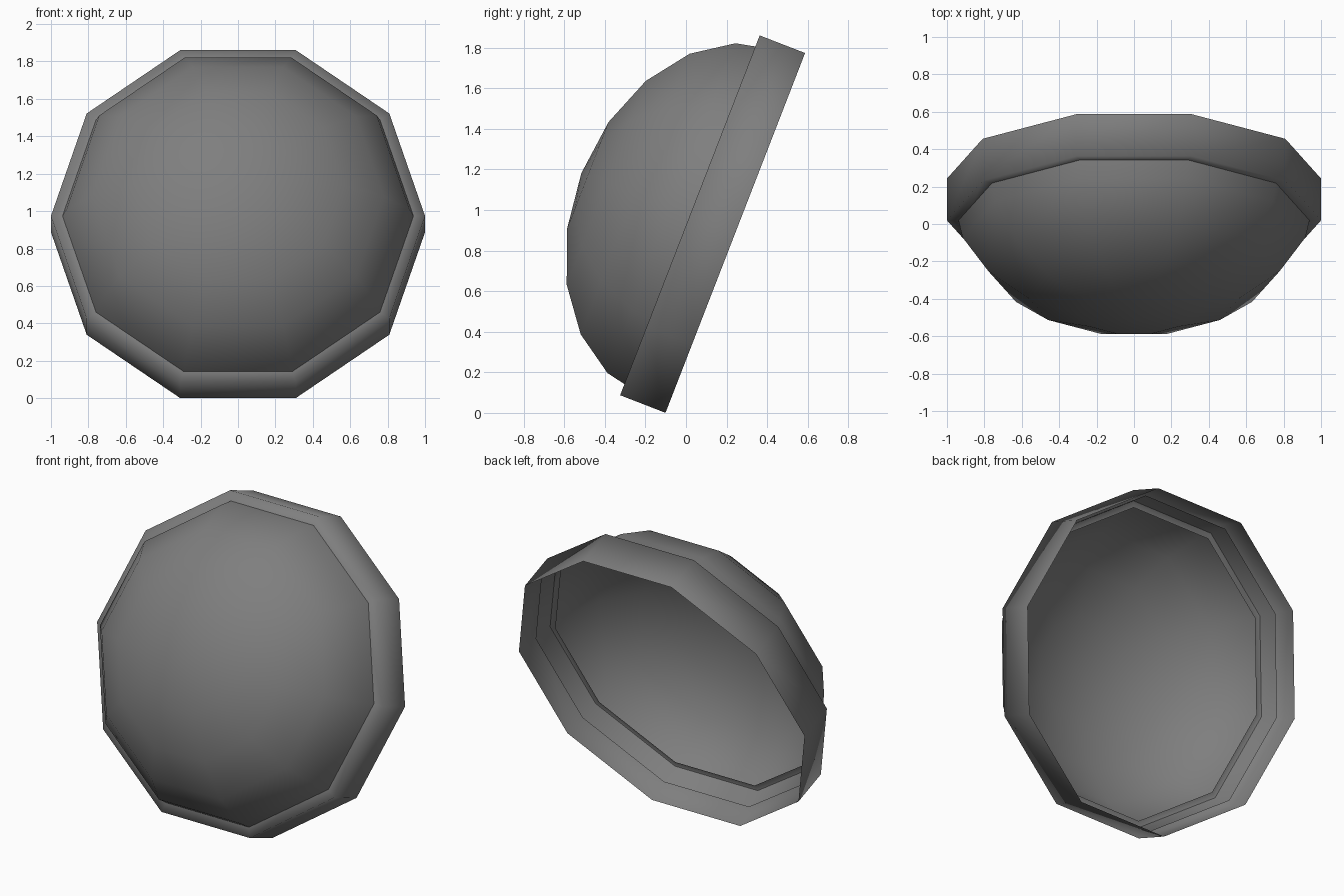
import bpy, bmesh
from math import sin, cos, radians, tau
from mathutils import Matrix

cube = bpy.data.objects.get("Cube")
if cube:
    bpy.data.objects.remove(cube)

SIDES = 10
TILT = Matrix.Translation((0, 0.243, 0.887)) @ Matrix.Rotation(radians(68.8), 4, "X")

grey = bpy.data.materials.new("dark_grey")
grey.use_nodes = True
colour = (0.21, 0.21, 0.21, 1)
grey.diffuse_color = colour
grey.node_tree.nodes["Principled BSDF"].inputs["Base Color"].default_value = colour


def lathe(name, profile):
    """Revolve (radius, height) points into an open ten-sided shell, then tilt it."""
    bm = bmesh.new()
    rings = []
    for r, z in profile:
        count = SIDES if r > 0.001 else 1
        rings.append([bm.verts.new((r * cos(tau * i / SIDES), r * sin(tau * i / SIDES), z))
                      for i in range(count)])
    for low, high in zip(rings, rings[1:]):
        for i in range(SIDES):
            j = (i + 1) % SIDES
            if len(high) == 1:
                bm.faces.new((low[i], low[j], high[0]))
            else:
                bm.faces.new((low[i], low[j], high[j], high[i]))
    bm.transform(TILT)
    mesh = bpy.data.meshes.new(name)
    bm.to_mesh(mesh)
    bm.free()
    mesh.materials.append(grey)
    mesh.shade_smooth()
    obj = bpy.data.objects.new(name, mesh)
    bpy.context.collection.objects.link(obj)
    return obj


# Flattened half-sphere shell, open at the back
steps = [radians(18 * k) for k in range(6)]
lathe("dome", [(0.964 * cos(a), 0.124 + 0.69 * sin(a)) for a in steps])

# Band around the dome with a lip turned inward at its front edge
lathe("rim", [(1.0, 0.0), (1.0, 0.24), (0.90, 0.24)])
